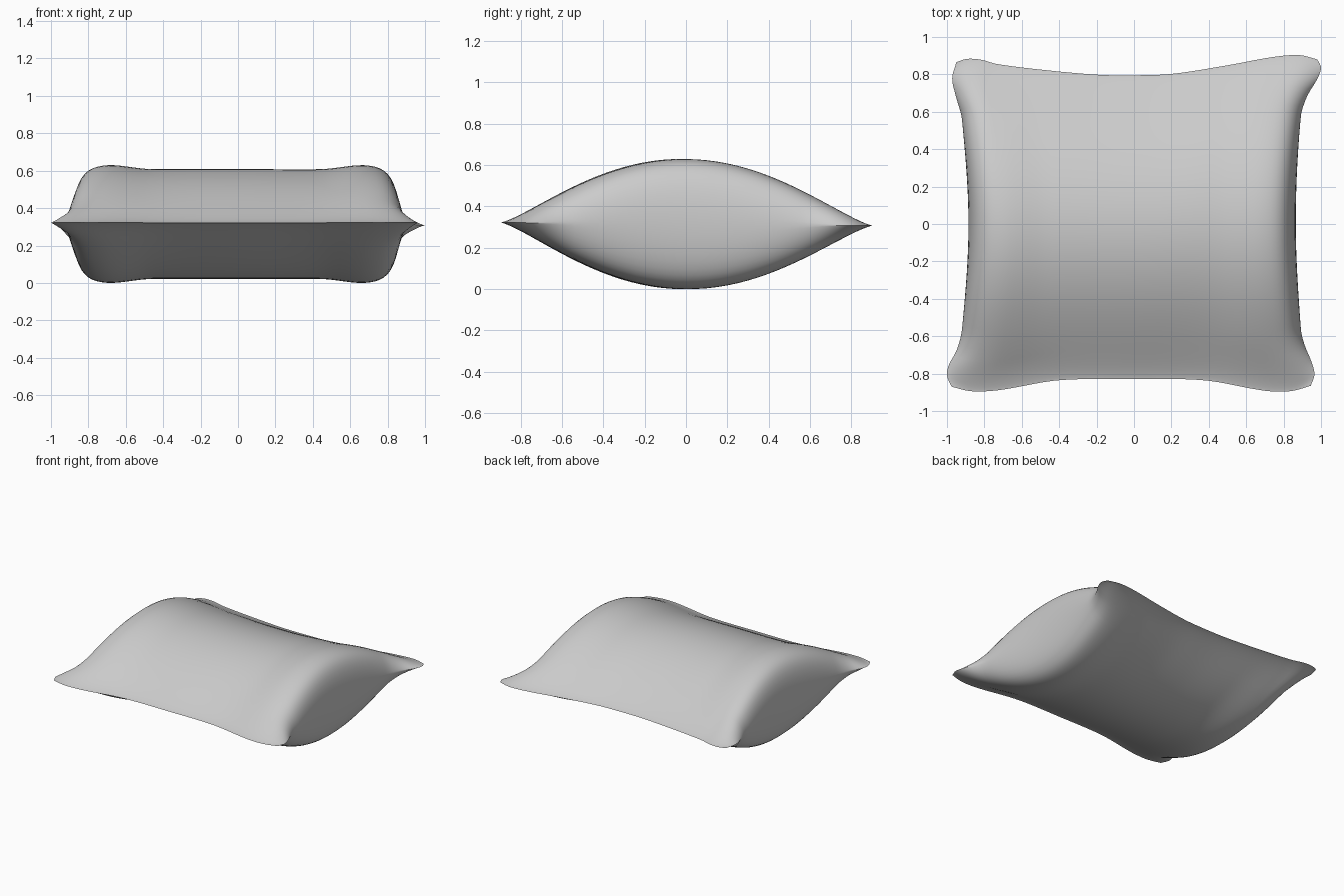
import bpy, bmesh, math
from mathutils import Vector

if "Cube" in bpy.data.objects:
    bpy.data.objects.remove(bpy.data.objects["Cube"], do_unlink=True)

# Seam outline: (position along the edge, distance from centre)
FRONT = [(-1, -.87), (-.9, -.893), (-.8, -.894), (-.7, -.883), (-.4, -.835), (0, -.83),
         (.4, -.835), (.7, -.885), (.8, -.896), (.9, -.892), (1, -.865)]
BACK = [(-1, .865), (-.94, .883), (-.86, .878), (-.78, .856), (-.5, .822), (-.2, .797),
        (0, .795), (.2, .803), (.5, .848), (.75, .892), (.9, .903), (1, .88)]
LEFT = [(-1, -.975), (-.93, -1), (-.86, -.988), (-.78, -.95), (-.65, -.92), (0, -.885),
        (.65, -.92), (.78, -.95), (.9, -.972), (1, -.95)]
RIGHT = [(-1, .945), (-.93, .965), (-.85, .948), (-.75, .912), (-.65, .892), (0, .865),
         (.65, .892), (.78, .928), (.88, .98), (.95, 1), (1, .98)]


def curve(points, t):
    """Smooth interpolation through the points."""
    def slope(k):
        a, b = points[max(k - 1, 0)], points[min(k + 1, len(points) - 1)]
        return (b[1] - a[1]) / (b[0] - a[0])

    i = 0
    while i < len(points) - 2 and t > points[i + 1][0]:
        i += 1
    (x0, y0), (x1, y1) = points[i], points[i + 1]
    w = x1 - x0
    s = min(max((t - x0) / w, 0), 1)
    return (y0 * (1 + 2 * s) * (1 - s) ** 2 + y1 * s * s * (3 - 2 * s)
            + w * s * (1 - s) * (slope(i) * (1 - s) - slope(i + 1) * s))


def puff(u, v):
    """Half thickness: an arch front to back, boxy side to side, thin corners."""
    arch = max(1 - v * v, 0) ** 1.28
    box = max(1 - abs(u) ** 16, 0) ** (.5 + .8 * v ** 4)
    s = min(max((abs(u) - .5) / .3, 0), 1)
    return (.293 + .025 * s * s * (3 - 2 * s)) * arch * box


# Upper half of the cushion, with rows packed tighter near the seam
bm = bmesh.new()
bmesh.ops.create_grid(bm, x_segments=56, y_segments=56, size=1)
for vert in bm.verts:
    u, v = (math.sin(c * math.pi / 2) for c in vert.co.xy)
    a, b = (u + 1) / 2, (v + 1) / 2
    vert.co = Vector((curve(LEFT, v) * (1 - a) + curve(RIGHT, v) * a,
                      curve(FRONT, u) * (1 - b) + curve(BACK, u) * b,
                      puff(u, v)))

# Lower half: mirrored copy welded along the seam
copy = bmesh.ops.duplicate(bm, geom=bm.verts[:] + bm.edges[:] + bm.faces[:])["geom"]
for part in copy:
    if isinstance(part, bmesh.types.BMVert):
        part.co.z *= -1
rim = [v for v in bm.verts if v.is_boundary]
bmesh.ops.remove_doubles(bm, verts=rim, dist=1e-5)
bmesh.ops.recalc_face_normals(bm, faces=bm.faces)

# Slight tilt of the seam, then rest on the ground
for vert in bm.verts:
    vert.co.z -= .0083 * vert.co.y
low = min(v.co.z for v in bm.verts)
bmesh.ops.translate(bm, verts=bm.verts, vec=(0, 0, -low))

mesh = bpy.data.meshes.new("cushion")
bm.to_mesh(mesh)
bm.free()
cushion = bpy.data.objects.new("cushion", mesh)
bpy.context.collection.objects.link(cushion)

# Plain grey cloth
cloth = bpy.data.materials.new("grey cloth")
cloth.use_nodes = True
grey = (.6, .6, .6, 1)
cloth.diffuse_color = grey
cloth.node_tree.nodes["Principled BSDF"].inputs["Base Color"].default_value = grey
mesh.materials.append(cloth)

bpy.ops.object.select_all(action="DESELECT")
cushion.select_set(True)
bpy.context.view_layer.objects.active = cushion
bpy.ops.object.shade_smooth_by_angle(angle=math.radians(50))
